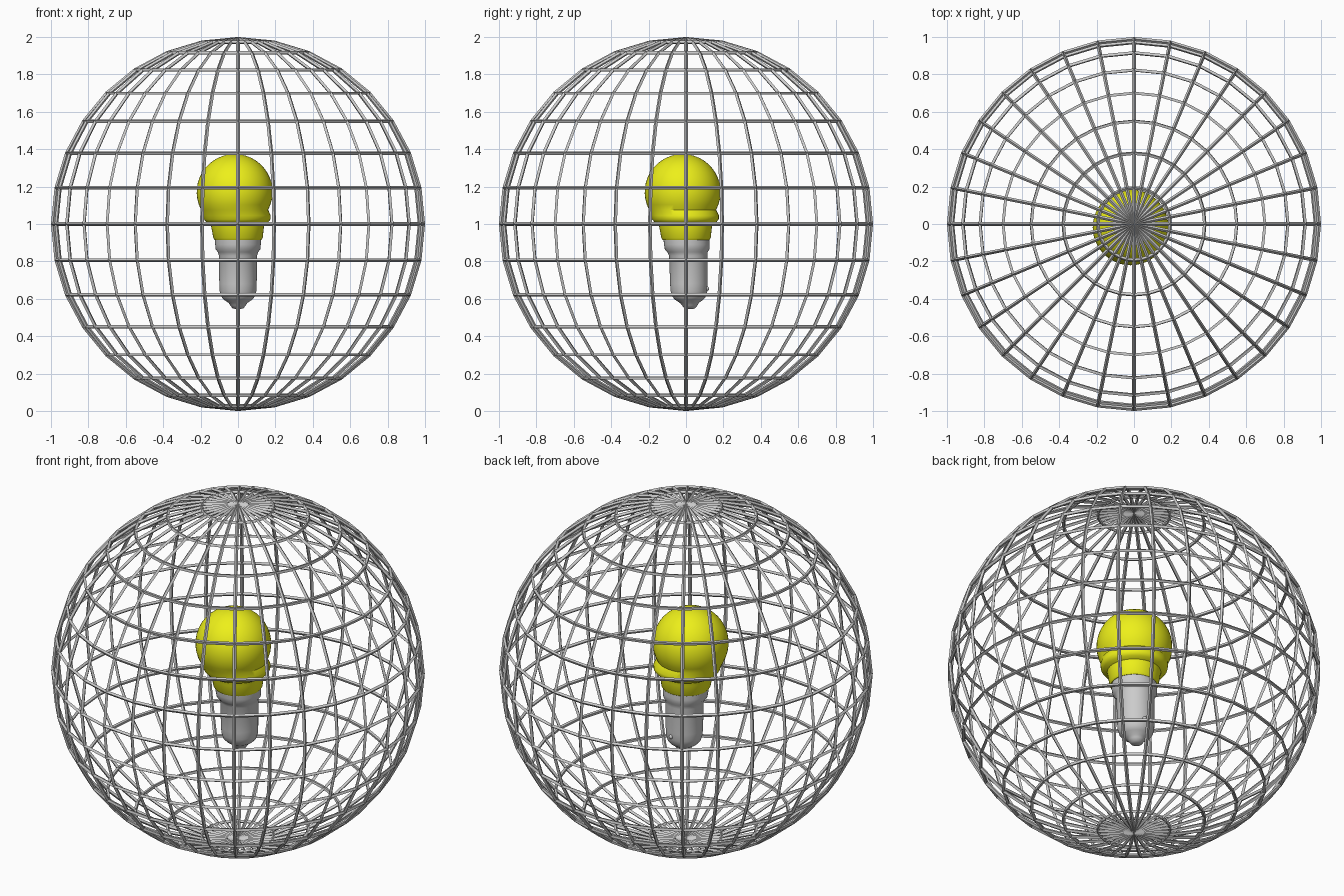
import bpy, bmesh, math

if "Cube" in bpy.data.objects:
    bpy.data.objects.remove(bpy.data.objects["Cube"])


def lathe(name, profile, segs=48):
    """Revolve (radius, z, centre x, centre y) rings into a closed solid."""
    bm = bmesh.new()
    rings = []
    for r, z, cx, cy in profile:
        rings.append([bm.verts.new((cx + r * math.cos(2 * math.pi * i / segs),
                                    cy + r * math.sin(2 * math.pi * i / segs), z))
                      for i in range(segs)])
    for a, b in zip(rings, rings[1:]):
        for i in range(segs):
            j = (i + 1) % segs
            bm.faces.new((a[i], a[j], b[j], b[i]))
    bm.faces.new(rings[0][::-1])
    bm.faces.new(rings[-1])
    bmesh.ops.recalc_face_normals(bm, faces=bm.faces)
    me = bpy.data.meshes.new(name)
    bm.to_mesh(me)
    bm.free()
    ob = bpy.data.objects.new(name, me)
    bpy.context.collection.objects.link(ob)
    bpy.ops.object.select_all(action='DESELECT')
    bpy.context.view_layer.objects.active = ob
    ob.select_set(True)
    bpy.ops.object.shade_smooth_by_angle(angle=math.radians(40))
    return ob


# Spherical wire cage
bpy.ops.mesh.primitive_uv_sphere_add(segments=32, ring_count=16, radius=0.99,
                                     location=(0, 0, 1))
cage = bpy.context.object
cage.name = "wire_cage"
wire = cage.modifiers.new("wire", 'WIREFRAME')
wire.thickness = 0.02
wire.offset = 0
wire.use_even_offset = True

# Yellow glass: neck, flare, then the globe
neck = [(0.125, 0.915, 0, 0), (0.132, 0.925, 0, 0), (0.14, 0.98, -0.002, -0.002),
        (0.144, 1.0, -0.003, -0.003), (0.166, 1.01, -0.004, -0.003),
        (0.178, 1.025, -0.004, -0.003), (0.181, 1.045, -0.006, -0.005)]
globe = []
for k in range(15):
    a = math.radians(-28 + k * 117 / 14)
    globe.append((0.203 * math.cos(a), 1.171 + 0.203 * math.sin(a), -0.018, -0.018))
glass = lathe("bulb_glass", neck + globe)
yellow = bpy.data.materials.new("yellow_glass")
yellow.diffuse_color = (0.85, 0.87, 0.01, 1)
yellow.use_nodes = True
yellow.node_tree.nodes["Principled BSDF"].inputs["Base Color"].default_value = yellow.diffuse_color
glass.data.materials.append(yellow)

# Grey screw base: collar, barrel, rounded end and contact tip
lathe("bulb_base", [(r, z, 0.0, y) for r, z, y in [
    (0.012, 0.545, 0.02), (0.03, 0.55, 0.02), (0.042, 0.566, 0.02),
    (0.05, 0.578, 0.018), (0.074, 0.594, 0.017), (0.09, 0.612, 0.016),
    (0.098, 0.64, 0.016), (0.1, 0.68, 0.015), (0.102, 0.83, 0.012),
    (0.108, 0.85, 0.008), (0.119, 0.864, 0.006), (0.122, 0.89, 0.004),
    (0.122, 0.92, 0.002)]])

# Small solder dot on the back of the barrel
bpy.ops.mesh.primitive_uv_sphere_add(segments=12, ring_count=8, radius=0.012,
                                     location=(0.02, 0.112, 0.655))
bpy.context.object.name = "solder_dot"
bpy.ops.object.shade_smooth()
